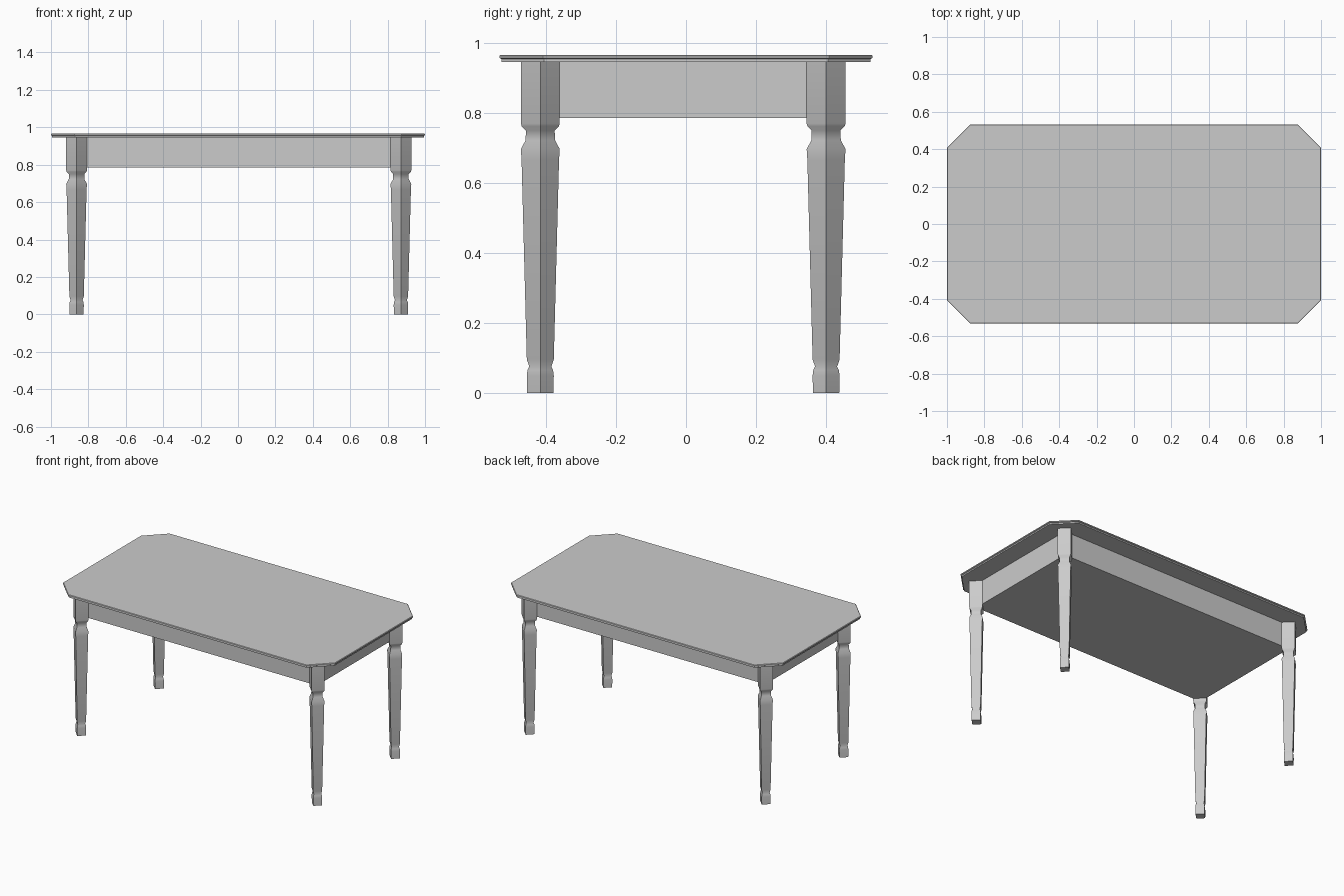
import bpy
import bmesh
from math import cos, sin, pi, radians

if "Cube" in bpy.data.objects:
    bpy.data.objects.remove(bpy.data.objects["Cube"])


def loft(name, rings, smooth=False):
    """Closed solid through a stack of matching horizontal rings."""
    bm = bmesh.new()
    loops = [[bm.verts.new(p) for p in ring] for ring in rings]
    n = len(loops[0])
    for a, b in zip(loops, loops[1:]):
        for i in range(n):
            j = (i + 1) % n
            bm.faces.new((a[i], a[j], b[j], b[i]))
    bm.faces.new(loops[0][::-1])
    bm.faces.new(loops[-1])
    mesh = bpy.data.meshes.new(name)
    bm.to_mesh(mesh)
    bm.free()
    ob = bpy.data.objects.new(name, mesh)
    bpy.context.collection.objects.link(ob)
    if smooth:
        bpy.ops.object.select_all(action='DESELECT')
        bpy.context.view_layer.objects.active = ob
        ob.select_set(True)
        bpy.ops.object.shade_smooth_by_angle(angle=radians(40))
    return ob


def octagon(inset, z, hx=1.0, hy=0.533, cut=0.125):
    """Rectangle with clipped corners, counter-clockwise."""
    x, y = hx - inset, hy - inset
    c = cut - inset * 0.586
    return [(x, c - y, z), (x, y - c, z), (x - c, y, z), (c - x, y, z),
            (-x, y - c, z), (-x, c - y, z), (c - x, -y, z), (x - c, -y, z)]


# Tabletop with a stepped edge
edge = [(0.006, 0.946), (0.006, 0.954), (0.0, 0.957), (0.0, 0.963), (0.003, 0.966)]
loft("tabletop", [octagon(i, z) for i, z in edge])

# The base sits very slightly off the centre of the top
CX, CY, LX, LY = 0.004, -0.008, 0.867, 0.408

# Solid apron box, its corners at the leg centres
corners = [(-1, -1), (1, -1), (1, 1), (-1, 1)]
loft("apron", [[(CX + sx * LX, CY + sy * LY, z) for sx, sy in corners]
               for z in (0.785, 0.946)])

# Tapered four-sided legs, turned 45 degrees: (half diagonal, height)
profile = [(0.0375, 0.0), (0.0385, 0.05), (0.0365, 0.066), (0.0315, 0.076),
           (0.0385, 0.096), (0.0535, 0.667), (0.0555, 0.697), (0.042, 0.722),
           (0.041, 0.75), (0.053, 0.762), (0.0555, 0.77), (0.0555, 0.946)]
for side_y, sy in (("front", -1), ("back", 1)):
    for side_x, sx in (("left", -1), ("right", 1)):
        rings = [[(r * cos(k * pi / 2), r * sin(k * pi / 2), z) for k in range(4)]
                 for r, z in profile]
        leg = loft(f"{side_y}_{side_x}_leg", rings, smooth=True)
        leg.location = (CX + sx * LX, CY + sy * LY, 0)
